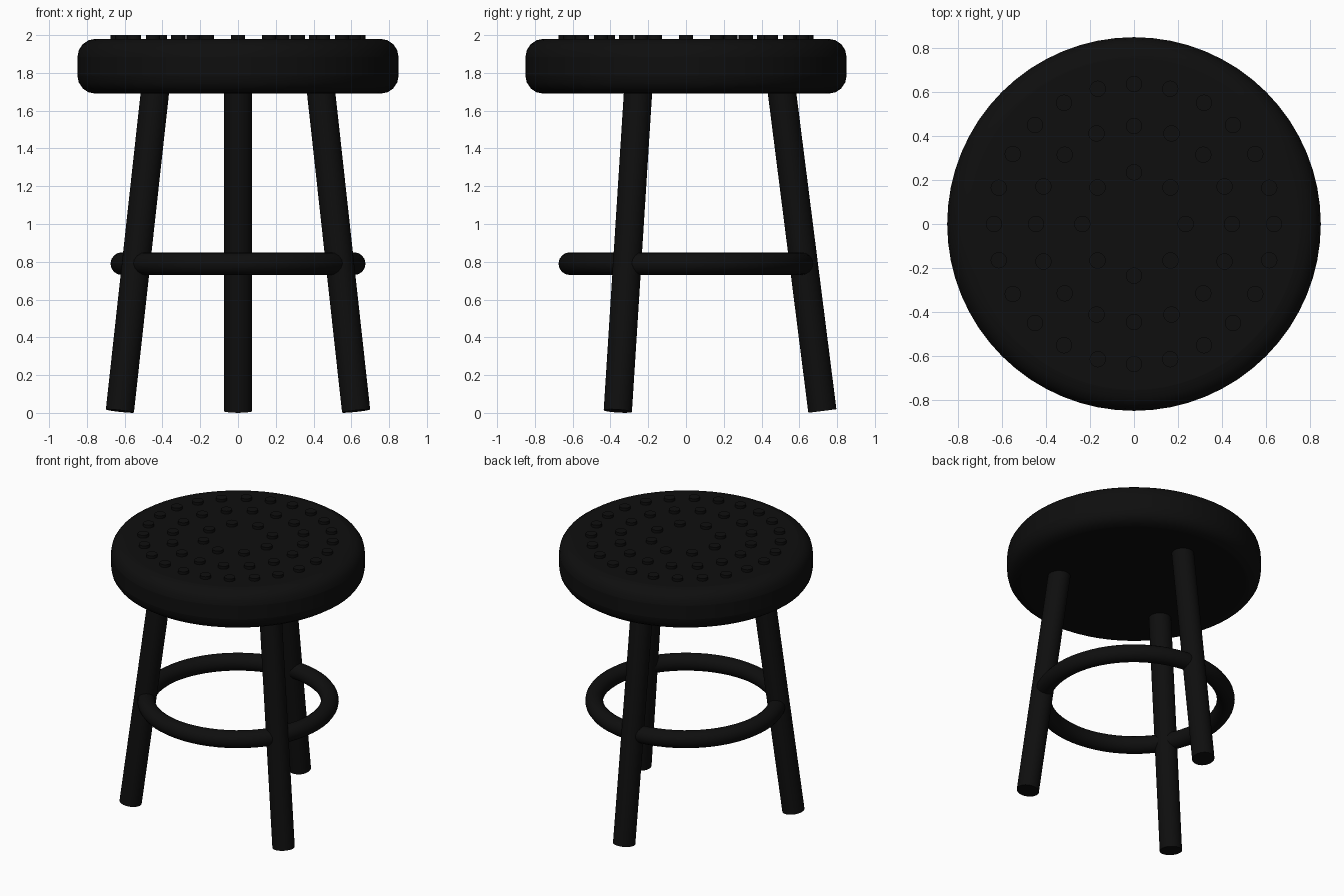
import bpy
import bmesh
from math import cos, sin, pi, radians
from mathutils import Vector

cube = bpy.data.objects.get("Cube")
if cube:
    bpy.data.objects.remove(cube, do_unlink=True)

black = bpy.data.materials.new("black")
black.use_nodes = True
colour = (0.0045, 0.0045, 0.0045, 1)
black.diffuse_color = colour
black.node_tree.nodes["Principled BSDF"].inputs["Base Color"].default_value = colour


def finish(obj, name):
    obj.name = obj.data.name = name
    obj.data.materials.append(black)
    bpy.ops.object.shade_smooth_by_angle(angle=radians(40))
    return obj


def cylinder(name, start, end, radius, sides):
    start, end = Vector(start), Vector(end)
    axis = end - start
    bpy.ops.mesh.primitive_cylinder_add(
        vertices=sides, radius=radius, depth=axis.length,
        location=(start + end) / 2,
        rotation=axis.to_track_quat("Z", "Y").to_euler())
    return finish(bpy.context.object, name)


# Round seat with softened rims
seat = cylinder("seat", (0, 0, 1.69), (0, 0, 1.98), 0.85, 64)
bm = bmesh.new()
bm.from_mesh(seat.data)
rims = [e for e in bm.edges if abs(e.verts[0].co.z - e.verts[1].co.z) < 0.01]
bmesh.ops.bevel(bm, geom=rims, offset=0.095, segments=4, profile=0.5,
                affect="EDGES")
bm.to_mesh(seat.data)
bm.free()
bpy.ops.object.shade_smooth_by_angle(angle=radians(40))

# Three splayed legs
for name, angle in (("back_leg", 90), ("front_right_leg", 210),
                    ("front_left_leg", 330)):
    a = radians(angle)
    cylinder(name, (0.722 * cos(a), 0.722 * sin(a), 0.01),
             (0.5 * cos(a), 0.5 * sin(a), 1.76), 0.075, 32)

# Foot ring
bpy.ops.mesh.primitive_torus_add(
    location=(0, 0, 0.79), major_radius=0.615, minor_radius=0.06,
    major_segments=64, minor_segments=16)
finish(bpy.context.object, "foot_ring")

# Raised grip studs in three concentric rings
bm = bmesh.new()
for radius, count in ((0.235, 8), (0.446, 16), (0.637, 24)):
    for i in range(count):
        a = 2 * pi * i / count
        stud = bmesh.ops.create_cone(
            bm, cap_ends=True, segments=20, radius1=0.037, radius2=0.037,
            depth=0.04)
        bmesh.ops.translate(bm, verts=stud["verts"],
                            vec=(radius * cos(a), radius * sin(a), 1.98))
mesh = bpy.data.meshes.new("grip_studs")
bm.to_mesh(mesh)
bm.free()
studs = bpy.data.objects.new("grip_studs", mesh)
bpy.context.collection.objects.link(studs)
bpy.ops.object.select_all(action="DESELECT")
studs.select_set(True)
bpy.context.view_layer.objects.active = studs
finish(studs, "grip_studs")
